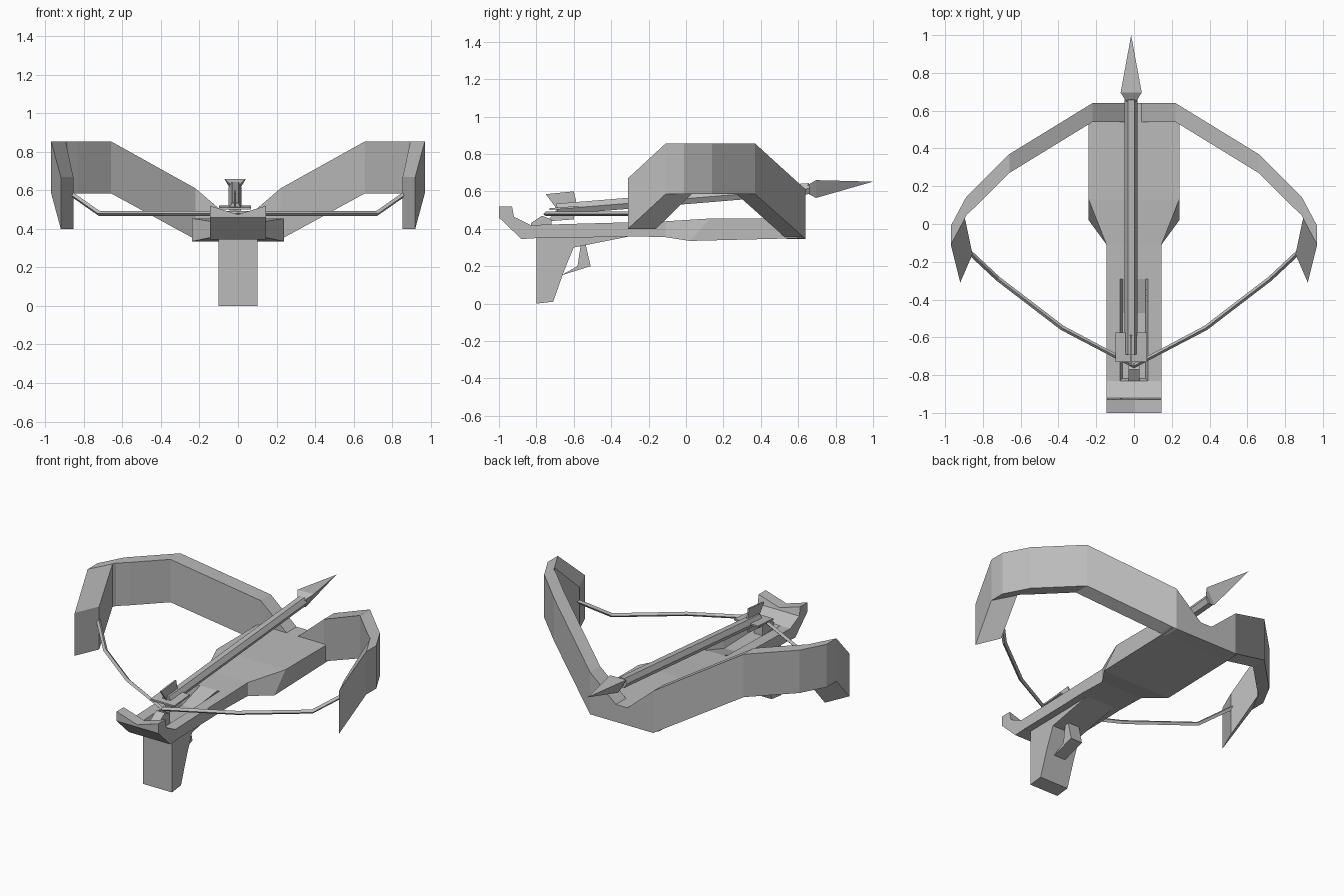
import bpy
import bmesh
from mathutils import Vector

cube = bpy.data.objects.get("Cube")
if cube:
    bpy.data.objects.remove(cube, do_unlink=True)

grey = bpy.data.materials.new("plain_grey")
grey.use_nodes = True
COLOUR = (0.5, 0.5, 0.5, 1)
grey.diffuse_color = COLOUR
grey.node_tree.nodes["Principled BSDF"].inputs["Base Color"].default_value = COLOUR


def finish(name, bm):
    """Turn a bmesh into a flat shaded object."""
    bmesh.ops.recalc_face_normals(bm, faces=bm.faces)
    mesh = bpy.data.meshes.new(name)
    bm.to_mesh(mesh)
    bm.free()
    mesh.materials.append(grey)
    obj = bpy.data.objects.new(name, mesh)
    bpy.context.scene.collection.objects.link(obj)
    return obj


def loft(name, rings):
    """Skin a row of closed rings and cap both ends."""
    bm = bmesh.new()
    rows = [[bm.verts.new(p) for p in ring] for ring in rings]
    n = len(rows[0])
    for a, b in zip(rows, rows[1:]):
        for i in range(n):
            j = (i + 1) % n
            bm.faces.new((a[i], a[j], b[j], b[i]))
    bm.faces.new(rows[0])
    bm.faces.new(rows[-1])
    return finish(name, bm)


def slab(name, profile, half, centre=0):
    """Side profile of (y, z) points, extruded across x."""
    return loft(name, [[(centre + s * half, y, z) for y, z in profile] for s in (-1, 1)])


def rod(name, path, radius, sides=4):
    """Straight-sided tube along a path."""
    pts = [Vector(p) for p in path]
    curve = bpy.data.curves.new(name, "CURVE")
    curve.dimensions = "3D"
    curve.bevel_depth = radius
    curve.bevel_resolution = max(0, sides // 2 - 2)
    curve.use_fill_caps = True
    line = curve.splines.new("POLY")
    line.points.add(len(pts) - 1)
    for p, q in zip(line.points, pts):
        p.co = (*q, 1)
    line.use_smooth = False
    curve.materials.append(grey)
    obj = bpy.data.objects.new(name, curve)
    bpy.context.scene.collection.objects.link(obj)
    return obj


# Stock: y, half width, bottom, top, groove depth, y shift of the top edge
def stock_ring(y, w, low, high, depth, shift):
    g = 0.075
    outline = [(-w, low), (w, low), (w, high), (g, high), (g * 0.8, high - depth),
               (-g * 0.8, high - depth), (-g, high), (-w, high)]
    return [(x, y + (shift if i > 1 else 0), z) for i, (x, z) in enumerate(outline)]


loft("stock", [stock_ring(*s) for s in (
    (-0.83, 0.145, 0.35, 0.42, 0.03, 0),
    (-0.47, 0.145, 0.355, 0.43, 0.05, 0),
    (-0.29, 0.145, 0.36, 0.435, 0, 0),
    (-0.11, 0.145, 0.355, 0.44, 0, 0),
    (0.02, 0.24, 0.335, 0.455, 0, 0.11),
    (0.62, 0.24, 0.35, 0.455, 0, 0))])

# Butt with a hollowed upper edge
butt = [(-1, 0.52), (-0.93, 0.52), (-0.92, 0.465), (-0.83, 0.42),
        (-0.8, 0.35), (-0.88, 0.345), (-1, 0.46)]
loft("butt", [[(x, y, z - (dip if z > 0.5 else 0)) for y, z in butt]
              for x, dip in ((-0.145, 0), (0, 0.045), (0.145, 0))])

# Handle and trigger
slab("grip", [(-0.8, 0.36), (-0.8, 0), (-0.71, 0.01), (-0.65, 0.18),
              (-0.6, 0.3), (-0.3, 0.36)], 0.1)
slab("trigger", [(-0.67, 0.15), (-0.51, 0.2), (-0.535, 0.31), (-0.53, 0.35),
                 (-0.57, 0.35), (-0.565, 0.3), (-0.58, 0.2)], 0.04)
slab("string_latch", [(-0.83, 0.38), (-0.83, 0.43), (-0.77, 0.47), (-0.72, 0.45), (-0.72, 0.38)], 0.03)

# Bow limb stations: outer xy, inner xy, bottom, top
HALF_BOW = (
    ((0.04, 0.64), (0.04, 0.54), 0.345, 0.455),
    ((0.22, 0.64), (0.22, 0.54), 0.345, 0.61),
    ((0.66, 0.37), (0.66, 0.27), 0.585, 0.855),
    ((0.89, 0.14), (0.83, 0.1), 0.585, 0.855),
    ((0.97, -0.01), (0.885, 0.05), 0.585, 0.855),
    ((0.97, -0.11), (0.895, 0.03), 0.585, 0.855),
    ((0.92, -0.31), (0.855, -0.16), 0.4, 0.67))


def bow_ring(station, side):
    outer, inner, low, high = station
    return [(side * x, y, z) for (x, y), z in
            ((outer, low), (outer, high), (inner, high), (inner, low))]


loft("bow", [bow_ring(s, -1) for s in reversed(HALF_BOW)] + [bow_ring(s, 1) for s in HALF_BOW])

# Bowstring
half_string = [(0.87, -0.15, 0.585), (0.72, -0.29, 0.48), (0.38, -0.55, 0.48)]
rod("bowstring", [(-x, y, z) for x, y, z in half_string] + [(0, -0.75, 0.48)]
    + half_string[::-1], 0.013)

# Bolt: shaft, three-sided head and fins
BOLT_X = -0.015
rod("bolt_shaft", [(BOLT_X, -0.69, 0.505), (BOLT_X, 0.66, 0.615)], 0.034, 6)

bm = bmesh.new()
tip = bm.verts.new((BOLT_X, 1, 0.652))
tail = bm.verts.new((BOLT_X, 0.61, 0.61))
barbs = [bm.verts.new((BOLT_X + x, 0.695, z)) for x, z in ((-0.056, 0.66), (0.056, 0.66), (0, 0.565))]
for i in range(3):
    for end in (tip, tail):
        bm.faces.new((barbs[i], barbs[(i + 1) % 3], end))
finish("bolt_head", bm)

slab("upper_fin", [(-0.75, 0.585), (-0.6, 0.6), (-0.58, 0.515), (-0.69, 0.505)], 0.005, BOLT_X)
slab("lower_fin", [(-0.74, 0.44), (-0.6, 0.45), (-0.59, 0.51), (-0.69, 0.505)], 0.005, BOLT_X)
slab("side_fins", [(-0.73, 0.5), (-0.575, 0.512), (-0.575, 0.522), (-0.73, 0.51)], 0.083, BOLT_X)
